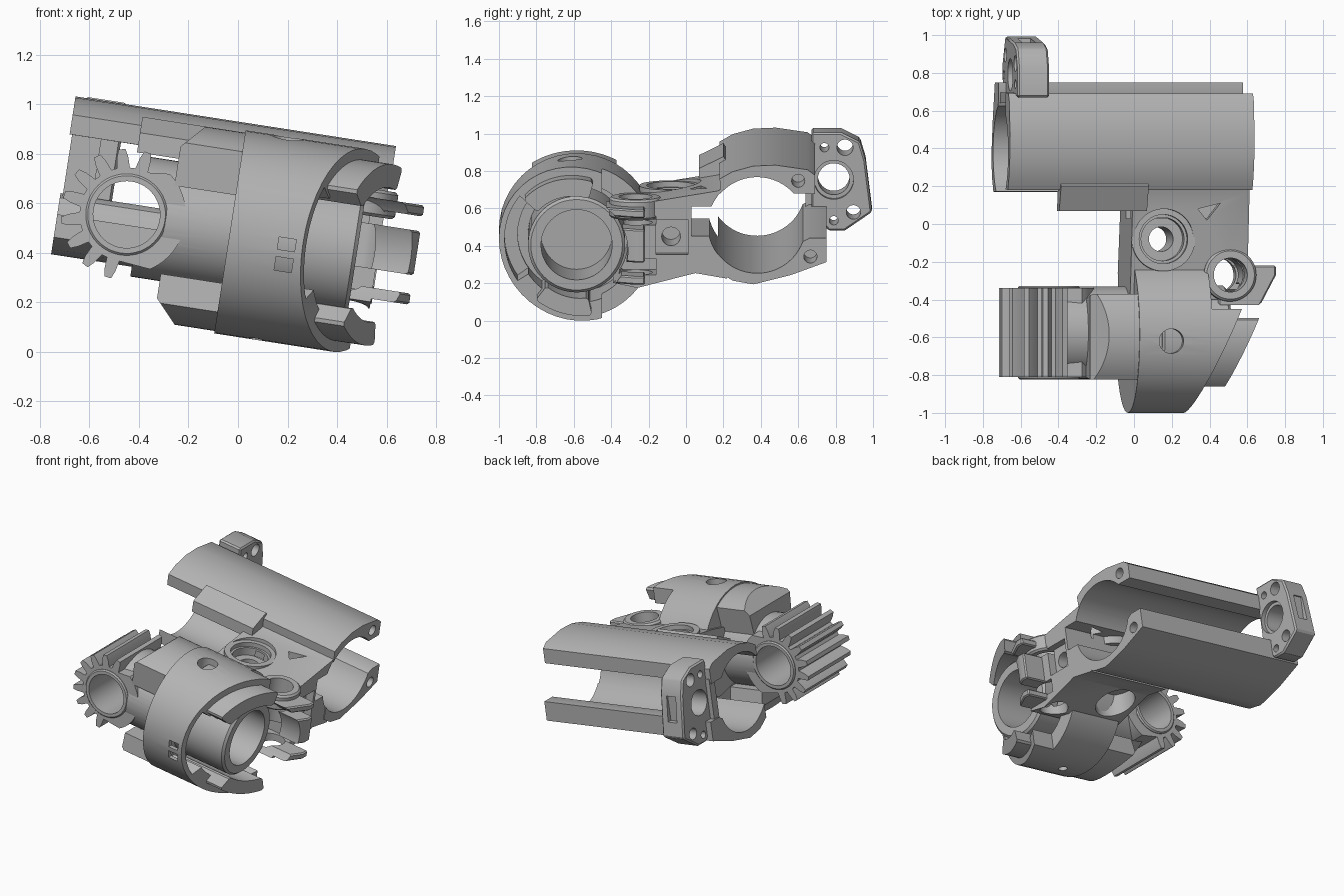
import bpy, bmesh, math
from mathutils import Matrix, Vector

if "Cube" in bpy.data.objects:
    bpy.data.objects.remove(bpy.data.objects["Cube"], do_unlink=True)

grey = bpy.data.materials.new("metal grey")
grey.use_nodes = True
colour = (0.45, 0.45, 0.45, 1)
grey.diffuse_color = colour
grey.node_tree.nodes["Principled BSDF"].inputs["Base Color"].default_value = colour

# the whole assembly leans about the y axis
TILT = Matrix.Translation((0, 0, 0.5)) @ Matrix.Rotation(math.radians(8.8), 4, "Y")
PLACE = {"X": lambda a, b, t: (t, a, b),
         "Y": lambda a, b, t: (a, t, b),
         "Z": lambda a, b, t: (a, b, t)}
parts = []


def arc(a, b, r, start=0, end=360, n=48):
    full = end - start == 360
    steps = n if full else n - 1
    return [(a + r * math.cos(math.radians(start + (end - start) * i / steps)),
             b + r * math.sin(math.radians(start + (end - start) * i / steps))) for i in range(n)]


def prism(name, pts, axis, lo, hi, bevel=0):
    """Extrude a closed outline along an axis."""
    bm = bmesh.new()
    face = bm.faces.new([bm.verts.new(PLACE[axis](a, b, lo)) for a, b in pts])
    out = bmesh.ops.extrude_face_region(bm, geom=[face])
    move = Vector(PLACE[axis](0, 0, hi - lo))
    bmesh.ops.translate(bm, vec=move, verts=[g for g in out["geom"] if isinstance(g, bmesh.types.BMVert)])
    bmesh.ops.recalc_face_normals(bm, faces=bm.faces)
    if bevel:
        rims = [e for e in bm.edges if e.calc_face_angle(0) > 0.7]
        bmesh.ops.bevel(bm, geom=rims, offset=bevel, segments=1, affect="EDGES")
    mesh = bpy.data.meshes.new(name)
    bm.to_mesh(mesh)
    bm.free()
    mesh.materials.append(grey)
    obj = bpy.data.objects.new(name, mesh)
    bpy.context.collection.objects.link(obj)
    parts.append(obj)
    return obj


def box(x, y, z, name="cutter"):
    return prism(name, [(x[0], y[0]), (x[1], y[0]), (x[1], y[1]), (x[0], y[1])], "Z", *z)


def rod(name, a, b, r, axis, lo, hi, bevel=0):
    return prism(name, arc(a, b, r), axis, lo, hi, bevel)


def cut(obj, *cutters):
    """Subtract cutters, bake the result and delete them."""
    for c in cutters:
        m = obj.modifiers.new("cut", "BOOLEAN")
        m.operation, m.solver, m.object = "DIFFERENCE", "EXACT", c
    bpy.context.view_layer.update()
    graph = bpy.context.evaluated_depsgraph_get()
    baked = bpy.data.meshes.new_from_object(obj.evaluated_get(graph))
    obj.modifiers.clear()
    obj.data = baked
    for c in cutters:
        parts.remove(c)
        bpy.data.objects.remove(c, do_unlink=True)


def hole(a, b, r, axis, lo, hi):
    return rod("cutter", a, b, r, axis, lo, hi)


# --- rear clamp: two half shells around a long bore ---
BY, BZ, BR = 0.38, 0.10, 0.26
L, R = -0.73, 0.58
upper = arc(BY, BZ, BR, 139, 41, 24) + [(0.69, 0.27), (0.69, 0.37), (0.65, 0.40), (0.48, 0.425),
                                        (0.36, 0.42), (0.25, 0.39), (0.18, 0.35)]
cut(prism("upper_shell", upper, "X", L, R), hole(0.60, 0.34, 0.035, "X", 0.4, 0.7))
lower = arc(BY, BZ, BR, 217, 340, 24) + [(0.66, 0.03), (0.75, 0.03), (0.75, -0.10), (0.56, -0.17),
                                         (0.36, -0.22), (0.25, -0.2), (0.17, -0.15)]
cut(prism("lower_shell", lower, "X", L, R), hole(0.665, -0.07, 0.035, "X", 0.4, 0.7))
prism("shell_ledge", [(0.07, 0.24), (0.07, 0.32), (0.2, 0.385), (0.23, 0.34), (0.18, 0.27)], "X", -0.45, 0.02)

# --- rear block with bearing and screw holes, joined to the shells by a web ---
outline = [(0.67, 0.43), (0.83, 0.43), (0.93, 0.38), (0.96, 0.28), (0.995, 0.0),
           (0.85, -0.10), (0.76, -0.10), (0.67, 0.02)]
block = prism("rear_block", outline, "X", -0.69, -0.52, 0.01)
cut(block, *[hole(y, z, r, "X", -0.9, -0.3) for y, z, r in
             ((0.79, 0.175, 0.085), (0.85, 0.35, 0.043), (0.895, 0, 0.038),
              (0.74, 0.35, 0.024), (0.79, -0.045, 0.024))],
    hole(0.79, 0.175, 0.105, "X", -0.55, -0.4),
    box((-0.64, -0.57), (0.95, 1.1), (0.1, 0.27)))
box((-0.72, -0.6), (0.64, 0.695), (0, 0.3), "end_web")

# --- hub dimensions, and the clearance the socket needs in its neighbours ---
HY, HZ, HR = -0.585, -0.02, 0.415


def clearance():
    return hole(HY, HZ, 0.275, "X", 0.1, 1)


# --- link between clamp and hub ---
side = [(0.26, 0.33), (0.17, 0.285), (-0.28, 0.21), (-0.45, 0.17), (-0.45, -0.2),
        (-0.26, -0.24), (0.05, -0.16), (0.22, -0.19)]
link = prism("link_body", side, "X", -0.05, 0.575)
cut(link, hole(BY, BZ, BR + 0.003, "X", -1, 1), clearance(),
    box((-1, 1), (0.03, 0.3), (0.04, 0.2)),
    hole(0.12, -0.08, 0.065, "Z", -0.5, 0.5),
    hole(0.12, -0.08, 0.115, "Z", 0.16, 0.5),
    hole(0.12, -0.08, 0.16, "Z", 0.215, 0.5),
    hole(0.12, -0.08, 0.13, "Z", -0.5, -0.08),
    hole(0.48, -0.27, 0.09, "Z", -0.5, 0.5),
    prism("cutter", [(0.30, 0.08), (0.42, 0.11), (0.35, 0.02)], "Z", 0.17, 0.5),
    hole(-0.08, 0.03, 0.05, "X", 0.3, 0.7),
    box((0.38, 0.7), (-0.5, -0.16), (-0.17, -0.08)),
    box((0.38, 0.7), (-0.5, -0.16), (0.1, 0.15)),
    box((0.52, 0.7), (-0.16, 0.01), (-0.06, 0.13)))
collar = rod("bolt_collar", 0.48, -0.27, 0.14, "Z", 0.13, 0.24, 0.012)
cut(collar, hole(0.48, -0.27, 0.09, "Z", 0, 0.5))
rim = rod("pivot_rim", 0.12, -0.08, 0.17, "Z", 0.15, 0.245)
cut(rim, hole(0.12, -0.08, 0.13, "Z", 0, 0.5))

# --- three bracket tabs on the link side ---
plan = [(0.42, -0.22), (0.73, -0.22), (0.73, -0.27), (0.64, -0.44), (0.42, -0.44)]
for label, lo, hi in (("upper", 0.16, 0.205), ("middle", -0.08, 0.10), ("lower", -0.20, -0.155)):
    tab = prism(label + "_bracket_tab", plan, "Z", lo, hi, 0.008)
    cut(tab, hole(0.48, -0.27, 0.09, "Z", -0.5, 0.5), clearance())

# --- hub: big drum with slanted end, annular recess and thinned front wall ---
hub = rod("hub_drum", HY, HZ, HR, "X", -0.03, 0.6)


def slant(shift):
    return prism("cutter", [(0.255 + shift, -1.03), (0.635 + shift, -0.2), (0.6 + shift, 0.1),
                            (1.5, 0.1), (1.5, -1.03)], "Z", -1, 1)


cut(hub, slant(0), hole(HY, HZ, 0.315, "X", 0.1, 0.8),
    box((0.36, 0.9), (-0.45, 0), (-0.6, 0.6)),
    prism("cutter", arc(HY, HZ, 0.385, 142, 215, 16) + [(HY, HZ)], "X", 0.12, 0.8),
    hole(0.14, -0.62, 0.065, "Z", 0.32, 0.6),
    hole(0.14, -0.62, 0.04, "Z", 0.1, 0.6),
    hole(0.14, -0.62, 0.03, "Z", -0.6, -0.3),
    box((0.17, 0.24), (-1.1, -0.85), (-0.06, -0.01)),
    box((0.17, 0.24), (-1.1, -0.85), (-0.145, -0.09)))

# --- inner socket tube ---
socket = rod("socket_tube", HY, HZ, 0.26, "X", 0.05, 0.49, 0.015)
cut(socket, hole(HY, HZ, 0.19, "X", 0.12, 0.8))

# --- curved claws above and below the socket ---
for label, a0, a1 in (("upper", 76, 140), ("lower", 234, 283)):
    ring = arc(HY, HZ, 0.37, a0, a1, 20) + arc(HY, HZ, 0.275, a1, a0, 20)
    claw = prism(label + "_claw", ring, "X", 0.1, 0.75, 0.012)
    cut(claw, slant(0.12))

# --- lugs on the gear side of the drum ---
lug = arc(HY, HZ, 0.405, 58, 126, 20) + [(-0.81, 0.13), (-0.40, 0.13)]
cut(prism("upper_lug", lug, "X", -0.28, 0.02),
    prism("cutter", [(-0.4, 0.29), (-0.28, 0.29), (-0.16, 0.42), (-0.4, 0.42)], "Y", -1.1, 0))
lug = arc(HY, HZ, 0.405, 234, 302, 20) + [(-0.40, -0.23), (-0.81, -0.23)]
cut(prism("lower_lug", lug, "X", -0.28, 0.02),
    prism("cutter", [(-0.4, -0.33), (-0.28, -0.33), (-0.17, -0.45), (-0.4, -0.45)], "Y", -1.1, 0))

# --- arm carrying the partial gear ---
GX, GZ = -0.453, -0.015
GY = (-0.81, -0.34)
arm = rod("gear_arm", -0.575, GZ, 0.245, "X", -0.40, 0.02)
cut(arm, hole(GX, GZ, 0.15, "Y", -1, 0))

# gear outline: plain flange on the arm side, teeth on the outer side
gear_pts = arc(GX, GZ, 0.24, -58, 52, 24)
for i in range(9):
    mid = 80 + 22.75 * i
    for r, off in ((0.19, -8), (0.235, -5.5), (0.265, -3), (0.265, 3), (0.235, 5.5), (0.19, 8)):
        t = math.radians(mid + off)
        gear_pts.append((GX + r * math.cos(t), GZ + r * math.sin(t)))
gear = prism("partial_gear", gear_pts, "Y", *GY)
cut(gear, hole(GX, GZ, 0.135, "Y", -1, 0))
ring = rod("gear_rim", GX, GZ, 0.165, "Y", GY[0] - 0.012, GY[1] + 0.012, 0.008)
cut(ring, hole(GX, GZ, 0.135, "Y", -1, 0))

# --- lean everything and shade ---
bpy.ops.object.select_all(action="DESELECT")
for obj in parts:
    obj.data.transform(TILT)
    obj.select_set(True)
bpy.context.view_layer.objects.active = parts[0]
bpy.ops.object.shade_smooth_by_angle(angle=math.radians(30))
